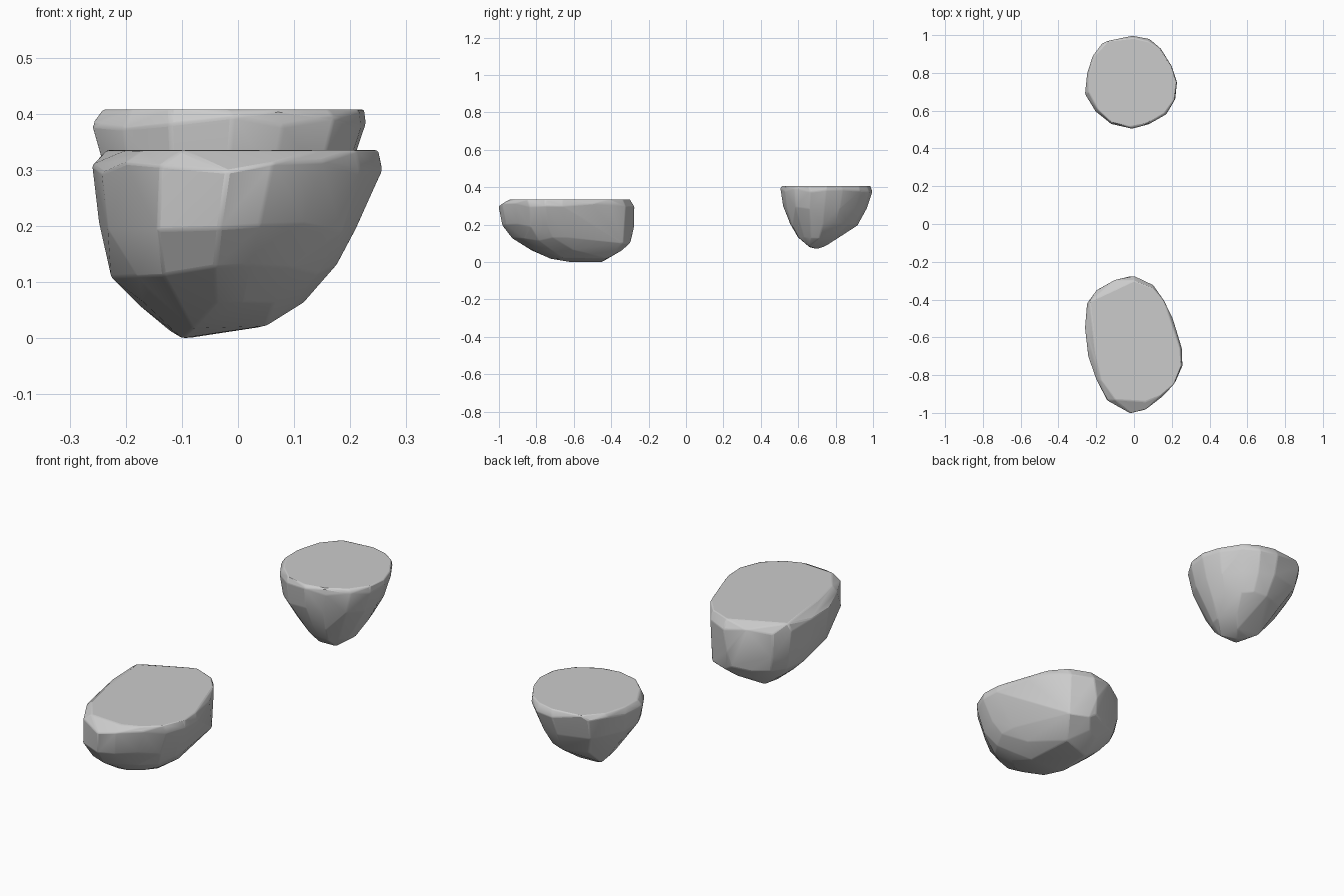
import bpy, bmesh, random
from math import radians

if "Cube" in bpy.data.objects:
    bpy.data.objects.remove(bpy.data.objects["Cube"])


def fit(outline, x0, x1, y0, y1):
    """Stretch an outline so that it fills the given box."""
    xs, ys = [p[0] for p in outline], [p[1] for p in outline]
    return [(x0 + (x - min(xs)) / (max(xs) - min(xs)) * (x1 - x0),
             y0 + (y - min(ys)) / (max(ys) - min(ys)) * (y1 - y0)) for x, y in outline]


def rock(name, top, top_z, outline, rings, tip, seed):
    rng = random.Random(seed)
    bm = bmesh.new()
    # flat top
    for x, y in top:
        bm.verts.new((x, y, top_z))
    # roughened levels narrowing downwards
    for z, x0, x1, y0, y1 in rings:
        cx, cy = (x0 + x1) / 2, (y0 + y1) / 2
        for x, y in fit(outline, x0, x1, y0, y1):
            s = rng.uniform(0.975, 1.015)
            dz = rng.uniform(-0.012, 0.012)
            bm.verts.new((cx + (x - cx) * s, cy + (y - cy) * s, z + dz))
    # lowest points and bulges
    for p in tip:
        bm.verts.new(p)
    # chipped shell with broad facets
    hull = bmesh.ops.convex_hull(bm, input=bm.verts)
    loose = {g for g in hull["geom_interior"] + hull["geom_unused"]
             if isinstance(g, bmesh.types.BMVert)}
    bmesh.ops.delete(bm, geom=list(loose), context='VERTS')
    bmesh.ops.dissolve_limit(bm, angle_limit=radians(5), verts=bm.verts, edges=bm.edges)
    bmesh.ops.recalc_face_normals(bm, faces=bm.faces)
    mesh = bpy.data.meshes.new(name)
    bm.to_mesh(mesh)
    bm.free()
    ob = bpy.data.objects.new(name, mesh)
    bpy.context.collection.objects.link(ob)
    # worn edges
    bev = ob.modifiers.new("worn_edges", 'BEVEL')
    bev.width, bev.segments = 0.005, 2
    bev.limit_method, bev.angle_limit = 'ANGLE', radians(12)
    bpy.context.view_layer.objects.active = ob
    ob.select_set(True)
    bpy.ops.object.shade_smooth_by_angle(angle=radians(22))
    ob.select_set(False)
    return ob


# long front rock
rock("front_rock",
     [(0, -.30), (.1, -.34), (.16, -.41), (.2, -.52), (.245, -.66), (.25, -.75), (.21, -.85),
      (.14, -.91), (.06, -.94), (-.1, -.93), (-.17, -.83), (-.2, -.7), (-.225, -.54), (-.235, -.41)],
     0.335,
     [(0, -.27), (.1, -.32), (.16, -.4), (.2, -.5), (.25, -.66), (.255, -.75), (.22, -.84),
      (.15, -.92), (.06, -.98), (-.02, -1), (-.14, -.94), (-.2, -.82), (-.24, -.7),
      (-.26, -.55), (-.25, -.42), (-.2, -.35), (-.1, -.3)],
     [(.305, -.26, .258, -1, -.27), (.2, -.25, .215, -.985, -.275),
      (.12, -.228, .175, -.93, -.295), (.065, -.18, .125, -.83, -.345)],
     [(-.1, -.62, 0), (-.09, -.45, 0), (-.08, -.72, .016), (.04, -.42, .02), (.05, -.66, .022),
      (-.12, -.5, .012), (.1, -.335, .1), (.01, -.3, .1), (-.235, -.42, .16)], 4)

# round back rock
rock("back_rock",
     [(0, .985), (.08, .965), (.14, .925), (.2, .83), (.225, .75), (.215, .66), (.16, .585),
      (.07, .53), (-.02, .515), (-.12, .54), (-.19, .605), (-.24, .7), (-.24, .79), (-.21, .89),
      (-.14, .97)],
     0.408,
     [(-.01, 1), (.08, .98), (.14, .93), (.2, .84), (.23, .75), (.22, .66), (.17, .58),
      (.08, .525), (-.01, .505), (-.12, .53), (-.2, .6), (-.255, .69), (-.25, .8), (-.22, .89),
      (-.17, .96)],
     [(.385, -.258, .234, .504, 1), (.29, -.238, .2, .518, .967),
      (.2, -.178, .155, .555, .915), (.135, -.12, .105, .595, .83)],
     [(-.015, .7, .07), (-.045, .66, .08), (.045, .655, .085), (.02, .75, .088),
      (-.06, .73, .08), (-.095, .755, .098)], 7)
